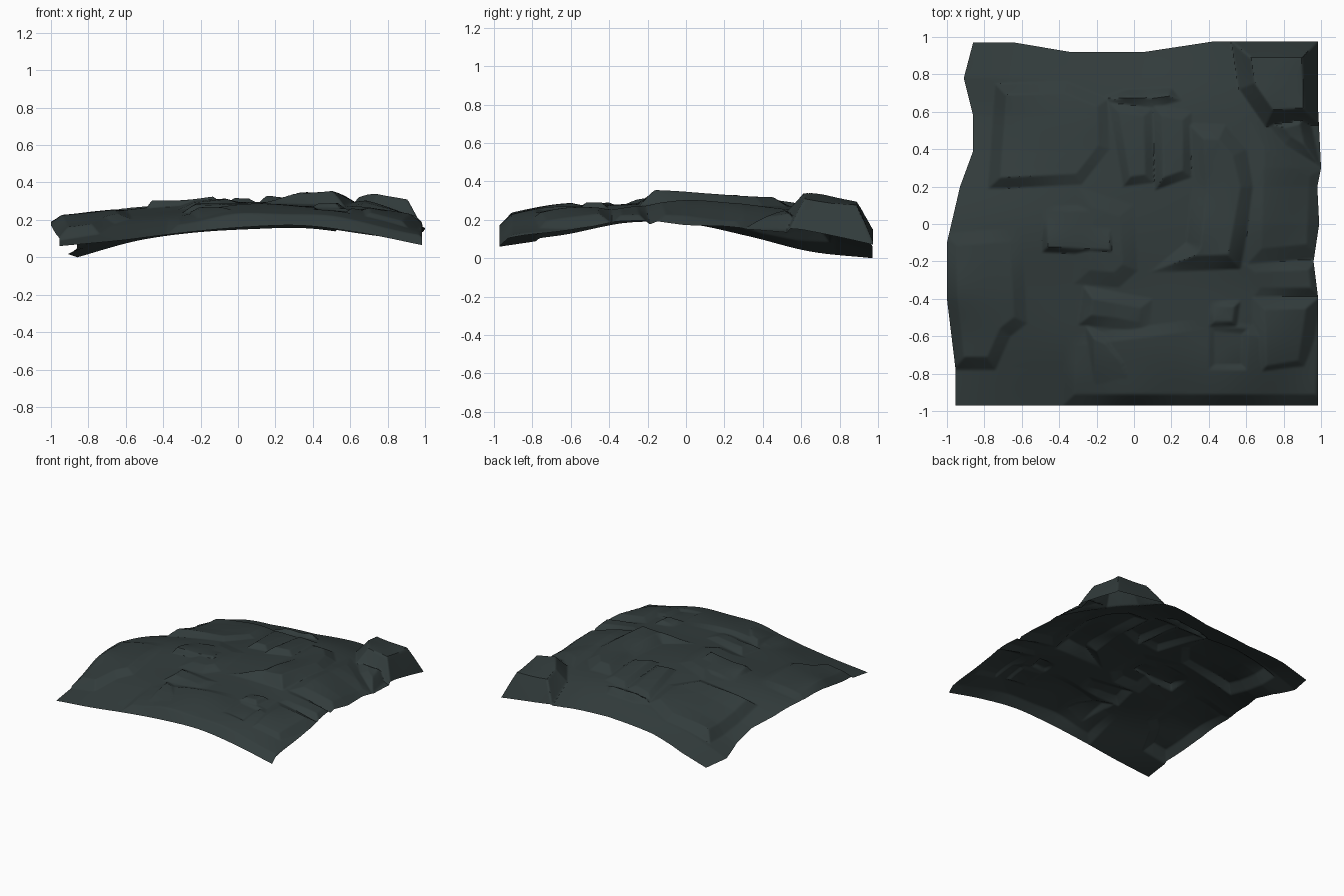
import bpy, math

N = 230

# Rough dome heights, rows front to back, columns left to right
DOME = [
    [.06, .09, .13, .16, .17, .13, .065],
    [.11, .17, .215, .25, .26, .23, .14],
    [.175, .22, .25, .275, .28, .255, .18],
    [.18, .245, .28, .295, .295, .285, .165],
    [.115, .20, .26, .28, .285, .265, .15],
    [.035, .15, .22, .25, .255, .22, .12],
    [.0, .085, .13, .15, .155, .115, .07],
]

# Irregular outline: (position along the edge, offset)
LEFT = [(-.97, -.955), (-.77, -.955), (-.4, -1), (-.1, -1), (.2, -.93),
        (.39, -.86), (.58, -.86), (.78, -.91), (.97, -.86)]
RIGHT = [(-.97, .985), (-.4, .985), (-.2, .96), (0, .99), (.2, .98), (.3, 1), (.6, .985), (.97, .985)]
BACK = [(-.9, .97), (-.7, .97), (-.38, .92), (.03, .92), (.4, .975), (1, .975)]


def along(pts, t):
    if t <= pts[0][0]:
        return pts[0][1]
    for (a, p), (b, q) in zip(pts, pts[1:]):
        if t <= b:
            return p + (q - p) * (t - a) / (b - a)
    return pts[-1][1]


def spline(vals, t):
    s = max(0, min(.99999, t)) * (len(vals) - 1)
    i = int(s)
    f = s - i
    b, c = vals[i], vals[i + 1]
    a = vals[i - 1] if i else 2 * b - c
    d = vals[i + 2] if i + 2 < len(vals) else 2 * c - b
    return b + .5 * f * (c - a + f * (2*a - 5*b + 4*c - d + f * (3*(b - c) + d - a)))


slabs = []


def slab(bevel, *corners):
    """Raised plate; each corner is (x, y, rise)."""
    xs, ys = [c[0] for c in corners], [c[1] for c in corners]
    slabs.append((bevel, corners, min(xs), max(xs), min(ys), max(ys)))


def slab_height(s, x, y):
    bevel, cs, x0, x1, y0, y1 = s
    if not (x0 < x < x1 and y0 < y < y1):
        return 0
    inside, dist, wsum, rise = False, 9, 0, 0
    for i, (ax, ay, r) in enumerate(cs):
        bx, by, _ = cs[i - 1]
        if (ay > y) != (by > y) and x < (bx - ax) * (y - ay) / (by - ay) + ax:
            inside = not inside
        ex, ey = bx - ax, by - ay
        t = max(0, min(1, ((x - ax) * ex + (y - ay) * ey) / (ex * ex + ey * ey)))
        dist = min(dist, math.hypot(x - ax - t * ex, y - ay - t * ey))
        w = 1 / ((x - ax) ** 2 + (y - ay) ** 2 + 1e-4)
        wsum += w
        rise += w * r
    return rise / wsum * min(1, dist / bevel) if inside else 0


# Front lip
slab(.06, (-.38, -.97, .03), (0, -.97, .06), (.5, -.97, .05), (1.03, -.97, .04),
     (1.03, -.6, 0), (.4, -.5, 0), (-.37, -.6, 0))
# Left plate
slab(.07, (-1.02, -.05, .01), (-.6, -.02, 0), (-.57, -.53, .03), (-.66, -.6, .04),
     (-.74, -.78, .05), (-.97, -.78, .06), (-1.01, -.4, .05))
# Back left plate
slab(.06, (-.74, .75, .06), (-.36, .76, .03), (-.14, .67, .03), (-.13, .4, .02),
     (-.28, .21, .03), (-.7, .19, .06), (-.78, .19, .06))
# Back middle blocks
slab(.05, (-.16, .68, .04), (-.04, .72, .05), (.2, .73, .05), (.26, .66, .03), (.1, .62, .02), (-.12, .64, .03))
slab(.05, (-.14, .66, .02), (.1, .62, .02), (.11, .22, .03), (-.06, .2, .04))
slab(.05, (.1, .64, .02), (.31, .6, .02), (.31, .25, .03), (.11, .18, .05))
# Summit ridge
slab(.08, (.29, .54, .035), (.49, .53, .045), (.6, .4, .04), (.65, .2, .04),
     (.57, -.24, .08), (.08, -.26, .02), (.28, -.1, .06), (.31, .2, .02))
# Small ledge
slab(.03, (-.49, .1, 0), (-.1, .1, 0), (-.1, -.17, .04), (-.49, -.15, .04))
slab(.08, (-.3, .2, .01), (0, .1, .01), (.02, -.25, .03), (-.08, -.34, .03), (-.32, -.32, .02))
# Right plate
slab(.08, (.62, .55, .01), (1.02, .3, .02), (1.0, -.18, .04), (.6, -.22, .02))
# Back right boulder and its shoulder
slab(.09, (.52, .98, .15), (.985, .98, .19), (1.0, .53, .17), (.7, .52, .12), (.56, .72, .12))
slab(.06, (.7, .55, .04), (.93, .61, .08), (1.0, .3, .05), (.8, .42, .03))
# Front right plates
slab(.05, (.58, -.21, .01), (.98, -.19, .04), (1.0, -.39, .04), (.64, -.39, .01))
slab(.07, (.63, -.39, .02), (1.0, -.38, .05), (.94, -.79, .04), (.64, -.84, .05))
# Front middle plates
slab(.06, (-.27, -.33, .04), (.1, -.4, .02), (.08, -.6, 0), (-.1, -.56, .02), (-.3, -.54, .04))
slab(.05, (-.26, -.54, .03), (-.12, -.6, .03), (-.02, -.72, .04), (.01, -.8, .05), (.01, -.92, .05), (-.26, -.9, .03))
# Square knob with a shallow step below it
slab(.03, (.4, -.41, 0), (.57, -.41, .03), (.55, -.55, .03), (.4, -.55, .02))
slab(.03, (.4, -.54, -.01), (.61, -.56, -.02), (.6, -.78, -.02), (.4, -.78, -.01))

bpy.ops.mesh.primitive_grid_add(x_subdivisions=N, y_subdivisions=N, size=2)
rock = bpy.context.object
rock.name = "rock_ground"
for v in rock.data.vertices:
    p, q = (v.co.x + 1) / 2, (v.co.y + 1) / 2
    y = -.97 + q * (along(BACK, -.93 + 1.92 * p) + .97)
    lx, rx = along(LEFT, y), along(RIGHT, y)
    x = lx + p * (rx - lx)
    z = spline([spline(row, p) for row in DOME], q)
    rises = [slab_height(s, x, y) for s in slabs]
    v.co = (x, y, z + max(rises) + min(rises))
low = min(v.co.z for v in rock.data.vertices)
for v in rock.data.vertices:
    v.co.z -= low

bpy.ops.object.shade_smooth_by_angle(angle=math.radians(40))
mat = bpy.data.materials.new("dark_stone")
mat.diffuse_color = (.032, .045, .045, 1)
rock.data.materials.append(mat)
